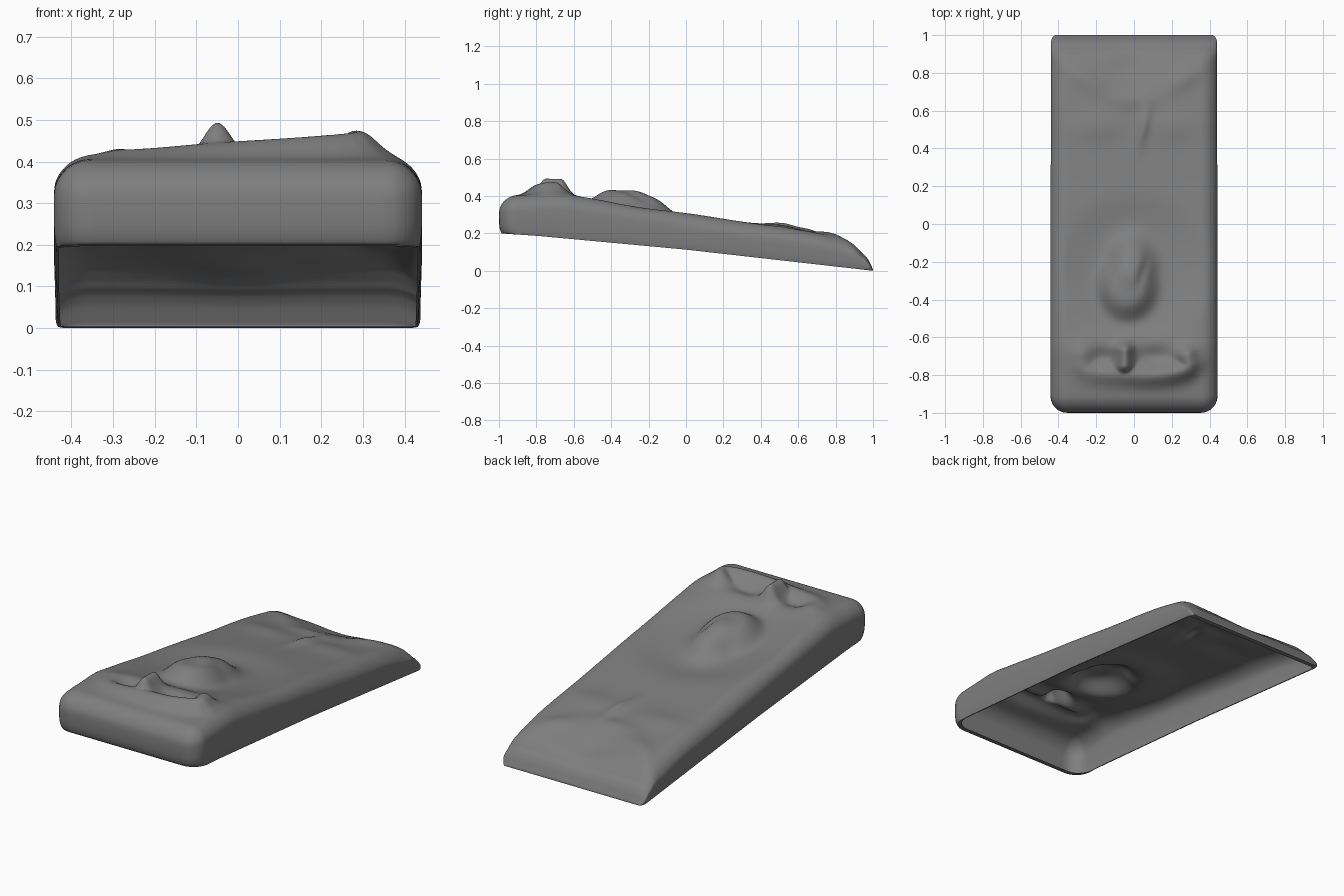
import bpy, bmesh, math

if "Cube" in bpy.data.objects:
    bpy.data.objects.remove(bpy.data.objects["Cube"])

HALF_W, CORNER, NX, NY = 0.442, 0.09, 110, 220
TOP = [(-1, .395), (-.9, .408), (-.65, .412), (-.5, .39), (-.13, .335), (0, .313), (.3, .265),
       (.7, .207), (.84, .168), (.92, .136), (.96, .095), (1, .010)]
BOTTOM = [(-1, .203), (-.8, .190), (0, .116), (1, .003)]


def chaikin(pts, rounds=2):
    # cut the corners of an open path
    for _ in range(rounds):
        new = [pts[0]]
        for (ax, ay), (bx, by) in zip(pts, pts[1:]):
            new += [(.75 * ax + .25 * bx, .75 * ay + .25 * by), (.25 * ax + .75 * bx, .25 * ay + .75 * by)]
        pts = new + [pts[-1]]
    return pts


RIDGE = chaikin([(-.28, -.70), (-.28, -.79), (-.1, -.80), (.12, -.81), (.30, -.77), (.28, -.70)])
POST = [(-.05, -.67), (-.05, -.75)]


def lerp_table(table, t):
    for (a, za), (b, zb) in zip(table, table[1:]):
        if t <= b:
            return za + (zb - za) * (t - a) / (b - a)
    return table[-1][1]


def profile(y):
    # slightly smoothed top profile
    s = min(.03, max(0, (1 - y) / 2.01))
    return sum(lerp_table(TOP, y + k * s) for k in (-2, -1, 0, 1, 2)) / 5


def blob(x, y, cx, cy, rx, ry, power=1.0, angle=0):
    c, s = math.cos(angle), math.sin(angle)
    u, v = (x - cx) * c + (y - cy) * s, (y - cy) * c - (x - cx) * s
    return math.exp(-((u / rx) ** 2 + (v / ry) ** 2) ** power)


def path_bump(x, y, pts, width):
    d = 9
    for (ax, ay), (bx, by) in zip(pts, pts[1:]):
        dx, dy = bx - ax, by - ay
        t = max(0, min(1, ((x - ax) * dx + (y - ay) * dy) / (dx * dx + dy * dy)))
        d = min(d, math.hypot(x - ax - t * dx, y - ay - t * dy))
    return math.exp(-(d / width) ** 2)


def height(x, y):
    z = profile(y)
    # shallow dish with an oval mound in it
    z -= .033 * blob(x, y, 0, -.24, .35, .34, 2.5)
    z += ((.095 * blob(x, y, -.035, -.33, .14, .16, 2)) ** 4
          + (.09 * blob(x, y, -.01, -.23, .11, .15, 1.5)) ** 4) ** .25
    z -= .014 * blob(x, y, .045, -.26, .025, .08, 1, -.3)
    # curled ridge, central post and two hollows on a soft swell
    z += .012 * blob(x, y, 0, -.68, .4, .12, 2)
    z += ((.038 + .07 * x) ** 8 * path_bump(x, y, RIDGE, .055) ** 8
          + (.078 * path_bump(x, y, POST, .045)) ** 8) ** .125
    z -= .025 * blob(x, y, -.17, -.71, .09, .05) + .025 * blob(x, y, .11, -.70, .09, .05)
    # soft folds and a hollow on the low end
    fade = max(0, min(1, (1 - y) / .1))
    f = .02 * blob(x, y, .05, .52, .03, .11, 1, -.2) + .012 * blob(x, y, 0, .66, .12, .05)
    for s in (-1, 1):
        f += .02 * blob(x, y, s * .27, .78, .13, .06, 1, s * .6)
        f += .014 * blob(x, y, s * .2, .52, .14, .08)
    f -= .022 * blob(x, y, 0, .85, .13, .09)
    z += f * fade
    # rounded shoulders along the sides and front
    qx, qy = abs(x) - (HALF_W - CORNER), -y - (1 - CORNER)
    d = CORNER - math.hypot(max(qx, 0), max(qy, 0))
    if d < CORNER:
        k = min(1, (CORNER - d) / CORNER)
        z -= .085 * (1 - math.sqrt(1 - k * k)) * (1 if y < .85 else max(.2, 1 - (y - .85) * 5))
    return max(z, lerp_table(BOTTOM, y) + .004)


def spread(t):
    # denser rows towards the edges
    return .35 * t + .65 * math.sin(t * math.pi / 2)


bm = bmesh.new()
grid = []
for j in range(NY + 1):
    y = spread(2 * j / NY - 1)
    w = HALF_W - .004 * max(0, y)
    if y < -1 + CORNER:
        w += -CORNER + math.sqrt(max(0, CORNER ** 2 - (-1 + CORNER - y) ** 2))
    elif y > .97:
        w -= .02 * ((y - .97) / .03) ** 2
    row = []
    for i in range(NX + 1):
        x = w * spread(2 * i / NX - 1)
        row.append(bm.verts.new((x, y, height(x, y))))
    grid.append(row)
for a, b in zip(grid, grid[1:]):
    for i in range(NX):
        bm.faces.new((a[i], a[i + 1], b[i + 1], b[i]))

# Thin walls hanging from the border, ending in a narrow inward lip; the underside stays open
ring = grid[0][:] + [r[-1] for r in grid[1:]] + grid[-1][-2::-1] + [r[0] for r in grid[-2:0:-1]]
tops = [v.co.copy() for v in ring]
prev = ring
for t, lip in ((.25, 0), (.5, 0), (.75, 0), (.92, 0), (1, 0), (1, .03)):
    inset = .015 * t ** 5
    cur = []
    for p in tops:
        y = p.y + (inset if p.y < -.9 else 0)
        z = p.z + (lerp_table(BOTTOM, p.y) - p.z) * t
        y *= 1 - lip
        if lip:
            z = lerp_table(BOTTOM, y)
        cur.append(bm.verts.new((p.x * (1 - inset - lip * .4), y, z)))
    n = len(ring)
    for i in range(n):
        k = (i + 1) % n
        bm.faces.new((prev[k], prev[i], cur[i], cur[k]))
    prev = cur
low = min(v.co.z for v in bm.verts)
bmesh.ops.translate(bm, verts=bm.verts, vec=(0, 0, -low))

mesh = bpy.data.meshes.new("molded_shell")
bm.to_mesh(mesh)
bm.free()
shell = bpy.data.objects.new("molded_shell", mesh)
bpy.context.collection.objects.link(shell)
grey = bpy.data.materials.new("dark_grey")
grey.diffuse_color = (.21, .21, .21, 1)
grey.use_nodes = True
grey.node_tree.nodes["Principled BSDF"].inputs["Base Color"].default_value = grey.diffuse_color
mesh.materials.append(grey)
bpy.context.view_layer.objects.active = shell
shell.select_set(True)
bpy.ops.object.shade_smooth_by_angle(angle=math.radians(60))
